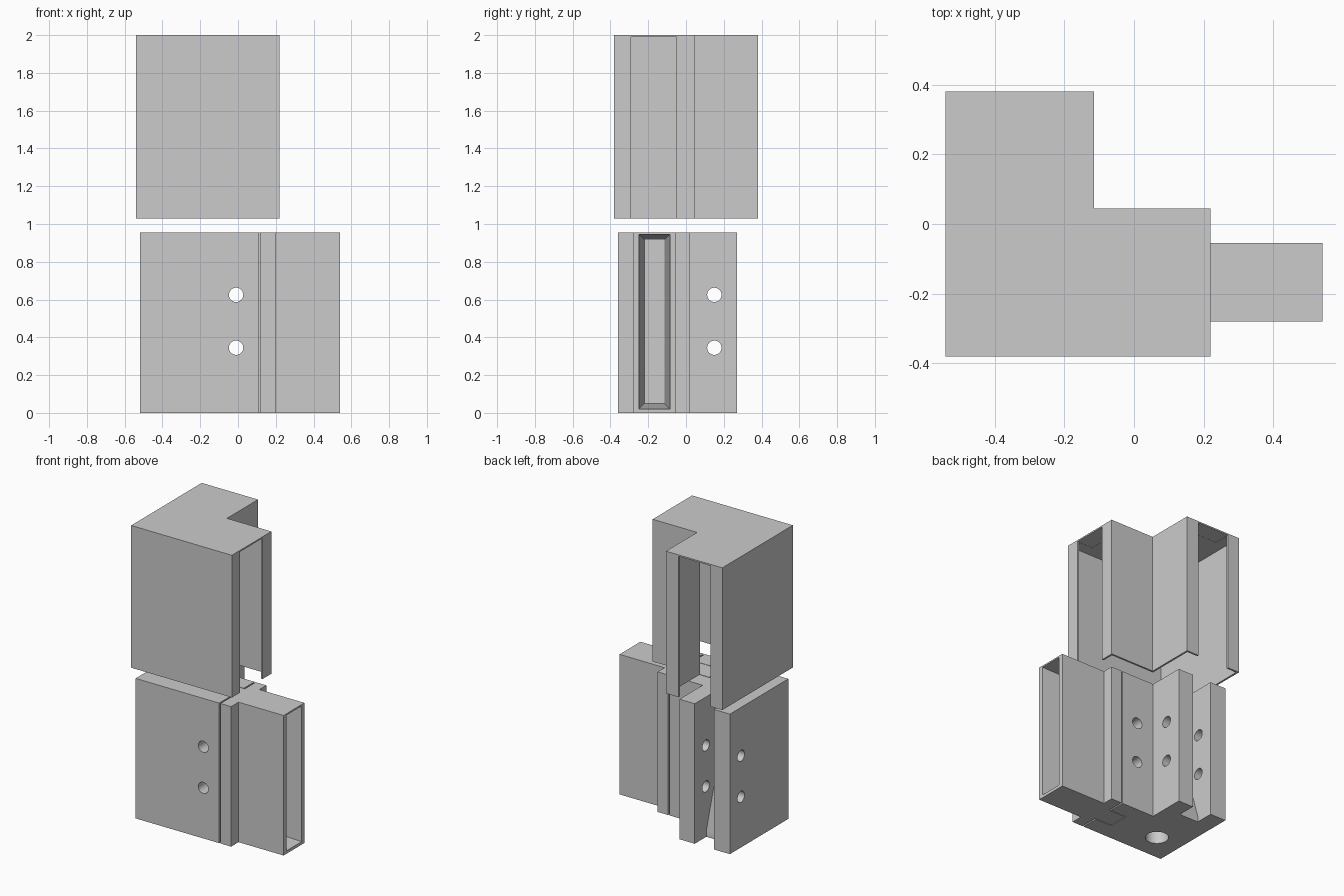
import bpy, bmesh, math
from mathutils import Vector, Matrix

if "Cube" in bpy.data.objects:
    bpy.data.objects.remove(bpy.data.objects["Cube"])

grey = bpy.data.materials.new("plain grey")
grey.diffuse_color = (0.6, 0.6, 0.6, 1)
grey.use_nodes = True
grey.node_tree.nodes["Principled BSDF"].inputs["Base Color"].default_value = grey.diffuse_color


def make(name, bm):
    bmesh.ops.recalc_face_normals(bm, faces=bm.faces)
    me = bpy.data.meshes.new(name)
    bm.to_mesh(me)
    bm.free()
    ob = bpy.data.objects.new(name, me)
    me.materials.append(grey)
    bpy.context.collection.objects.link(ob)
    return ob


def prism(name, pts, vec):
    """Flat polygon of 3D points extruded along vec."""
    bm = bmesh.new()
    f = bm.faces.new([bm.verts.new(p) for p in pts])
    r = bmesh.ops.extrude_face_region(bm, geom=[f], use_keep_orig=True)
    vs = [v for v in r["geom"] if isinstance(v, bmesh.types.BMVert)]
    bmesh.ops.translate(bm, verts=vs, vec=Vector(vec))
    return make(name, bm)


def box(name, x0, x1, y0, y1, z0, z1):
    return prism(name, [(x0, y0, z0), (x1, y0, z0), (x1, y1, z0), (x0, y1, z0)], (0, 0, z1 - z0))


def rod(centre, radius, length, axis, sides=24):
    bm = bmesh.new()
    rot = Vector((0, 0, 1)).rotation_difference(Vector(axis)).to_matrix().to_4x4()
    bmesh.ops.create_cone(bm, cap_ends=True, segments=sides, radius1=radius, radius2=radius,
                          depth=length, matrix=Matrix.Translation(centre) @ rot)
    return make("cutter", bm)


def combine(ob, tools, op):
    """Apply booleans and throw the tools away."""
    for t in tools:
        t.hide_render = True
        m = ob.modifiers.new("bool", "BOOLEAN")
        m.operation, m.solver, m.object = op, "EXACT", t
        bpy.context.view_layer.objects.active = ob
        bpy.ops.object.modifier_apply(modifier=m.name)
        bpy.data.objects.remove(t)


def arm(d, w, z, swap):
    """Point on the right arm, or mirrored over the diagonal to the back arm."""
    return (w - 0.16, d + 0.16, z) if swap else (d, w, z)


def ell(name, lo, hi, wide, z0, z1):
    """L-shaped column; lo = outer corner x, hi = arm end x, wide = arm width."""
    c = lo + 0.16
    pts = [(lo, c, z0), (hi, c, z0), (hi, c + wide, z0), (lo + wide, c + wide, z0),
           (lo + wide, hi + 0.16, z0), (lo, hi + 0.16, z0)]
    return prism(name, pts, (0, 0, z1 - z0))


def key(name, swap, end, z0, z1, gap=0.0):
    """Slot or key shape with a ramp at its foot."""
    prof = [(end, z0), (-0.015 + gap, z0), (-0.015 + gap, 0.04), (-0.11 + gap, 0.36),
            (-0.11 + gap, z1), (end, z1)]
    w0, w1 = -0.24 + gap, -0.095 - gap
    a, b = Vector(arm(0, w0, 0, swap)), Vector(arm(0, w1, 0, swap))
    return prism(name, [arm(d, w0, z, swap) for d, z in prof], b - a)


def bolts(swap):
    axis = (1, 0, 0) if swap else (0, 1, 0)
    return [rod(arm(-0.01, -0.17, z, swap), 0.038, 0.5, axis) for z in (0.345, 0.625)]


# Upper cover: thin L-shaped shell, open below, slotted at both arm ends
cover = ell("upper_cover", -0.54, 0.22, 0.425, 1.03, 2.0)
slots = [box("cutter", 0.1, 0.3, -0.29, -0.05, 0.9, 1.99),
         box("cutter", -0.45, -0.21, 0.26, 0.46, 0.9, 1.99)]
combine(cover, [ell("cutter", -0.527, 0.207, 0.399, 0.95, 1.989)] + slots, "DIFFERENCE")

# Lower corner block: key slots, bolt holes and the upright bore
block = ell("corner_block", -0.52, 0.11, 0.38, 0.0, 0.955)
cuts = []
for s in (False, True):
    cuts += [key("cutter", s, 0.2, -0.1, 1.05)] + bolts(s)
cuts.append(rod((-0.33, -0.17, 0.48), 0.073, 1.3, (0, 0, 1), 32))
combine(block, cuts, "DIFFERENCE")

# Slide-in connector: key, flange and hollow tongue
conn = box("slide_in_connector", 0.12, 0.2, -0.36, 0.02, 0.0, 0.955)
combine(conn, [key("tool", False, 0.16, 0.0, 0.955, 0.004),
               box("tool", 0.18, 0.54, -0.28, -0.055, 0.0, 0.955)], "UNION")
bm = bmesh.new()
for x, y0, y1, z0, z1 in ((0.545, -0.25, -0.085, 0.02, 0.945), (0.14, -0.22, -0.115, 0.05, 0.917)):
    for y in (y0, y1):
        for z in (z0, z1):
            bm.verts.new((x, y, z))
bmesh.ops.convex_hull(bm, input=bm.verts)
combine(conn, [make("cutter", bm)] + bolts(False), "DIFFERENCE")

# Soft shading only on the round holes
for ob in (cover, block, conn):
    bpy.ops.object.select_all(action="DESELECT")
    ob.select_set(True)
    bpy.context.view_layer.objects.active = ob
    bpy.ops.object.shade_smooth_by_angle(angle=math.radians(30))
